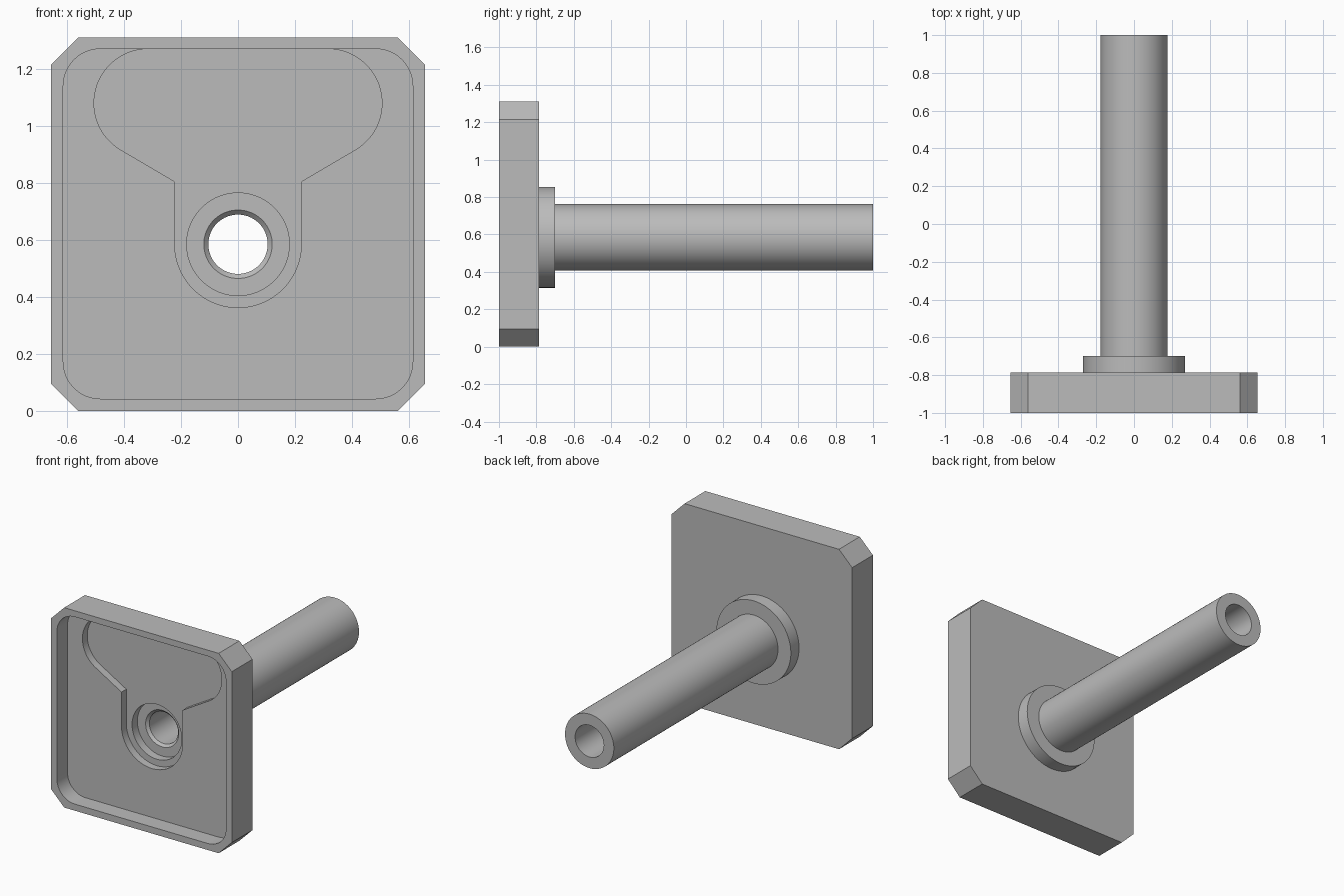
import bpy
import bmesh
from math import cos, sin, radians, tau

cube = bpy.data.objects.get("Cube")
if cube:
    bpy.data.objects.remove(cube, do_unlink=True)

SIZE = 1.31                 # plate width and height
HALF = SIZE / 2
FRONT, BACK = -1.0, -0.785  # plate faces
POCKET, RECESS = -0.89, -0.84  # floors of the two sunken levels
AXIS_Z = 0.585              # height of the shaft axis

grey = bpy.data.materials.new("plain grey")
grey.use_nodes = True
colour = (0.5, 0.5, 0.5, 1)
grey.diffuse_color = colour
grey.node_tree.nodes["Principled BSDF"].inputs["Base Color"].default_value = colour


def make_object(name, bm):
    bmesh.ops.recalc_face_normals(bm, faces=bm.faces)
    mesh = bpy.data.meshes.new(name)
    bm.to_mesh(mesh)
    bm.free()
    mesh.materials.append(grey)
    obj = bpy.data.objects.new(name, mesh)
    bpy.context.collection.objects.link(obj)
    return obj


def prism(name, outline, y0, y1):
    """Extrude an (x, z) outline from y0 to y1."""
    bm = bmesh.new()
    face = bm.faces.new([bm.verts.new((x, y0, z)) for x, z in outline])
    new = bmesh.ops.extrude_face_region(bm, geom=[face])["geom"]
    bmesh.ops.translate(bm, vec=(0, y1 - y0, 0),
                        verts=[v for v in new if isinstance(v, bmesh.types.BMVert)])
    return make_object(name, bm)


def arc(cx, cz, r, start, end, steps):
    angles = [radians(start + (end - start) * i / steps) for i in range(steps + 1)]
    return [(cx + r * cos(a), cz + r * sin(a)) for a in angles]


def revolve(name, profile, steps=96):
    """Spin a closed (radius, y) profile around the shaft axis."""
    bm = bmesh.new()
    rings = [[bm.verts.new((r * cos(tau * i / steps), y, AXIS_Z + r * sin(tau * i / steps)))
              for i in range(steps)] for r, y in profile]
    for k, ring in enumerate(rings):
        other = rings[(k + 1) % len(rings)]
        for i in range(steps):
            j = (i + 1) % steps
            bm.faces.new((ring[i], ring[j], other[j], other[i]))
    return make_object(name, bm)


def activate(obj):
    bpy.ops.object.select_all(action="DESELECT")
    obj.select_set(True)
    bpy.context.view_layer.objects.active = obj


def cut(obj, cutter):
    cutter.hide_render = True
    mod = obj.modifiers.new("cut", "BOOLEAN")
    mod.operation, mod.solver, mod.object = "DIFFERENCE", "EXACT", cutter
    activate(obj)
    bpy.ops.object.modifier_apply(modifier=mod.name)
    bpy.data.objects.remove(cutter, do_unlink=True)


# Square plate with chamfered corners
c = 0.095
right = [(HALF - c, 0), (HALF, c), (HALF, SIZE - c), (HALF - c, SIZE)]
plate = prism("plate", right + [(-x, z) for x, z in reversed(right)], FRONT, BACK)

# Shallow pocket with rounded corners
w, low, high, r = 0.613, 0.043, 1.27, 0.13
pocket = (arc(w - r, low + r, r, -90, 0, 12) + arc(w - r, high - r, r, 0, 90, 12)
          + arc(r - w, high - r, r, 90, 180, 12) + arc(r - w, low + r, r, 180, 270, 12))
cut(plate, prism("pocket_cutter", pocket, FRONT - 0.1, POCKET))

# Keyhole-like recess: round bottom, neck and two lobes at the top
neck, lobe = 0.222, 0.19
side = (arc(0, AXIS_Z, neck, -90, 0, 24) + [(neck, 0.805)]
        + arc(0.315, high - lobe, lobe, -60, 90, 36))
recess = side + [(-x, z) for x, z in reversed(side[1:])]
cut(plate, prism("recess_cutter", recess, POCKET - 0.03, RECESS))

# Round opening behind the recess
opening = arc(0, AXIS_Z, 0.18, 0, 360, 96)[:-1]
cut(plate, prism("opening_cutter", opening, RECESS - 0.03, BACK + 0.1))

# Hollow shaft with a flange and a chamfered bore
shaft = revolve("flanged_shaft", [
    (0.12, BACK), (0.27, BACK), (0.27, -0.7), (0.177, -0.7),
    (0.177, 1), (0.104, 1), (0.104, BACK + 0.016)])

for part in (plate, shaft):
    activate(part)
    bpy.ops.object.shade_smooth_by_angle(angle=radians(25))
